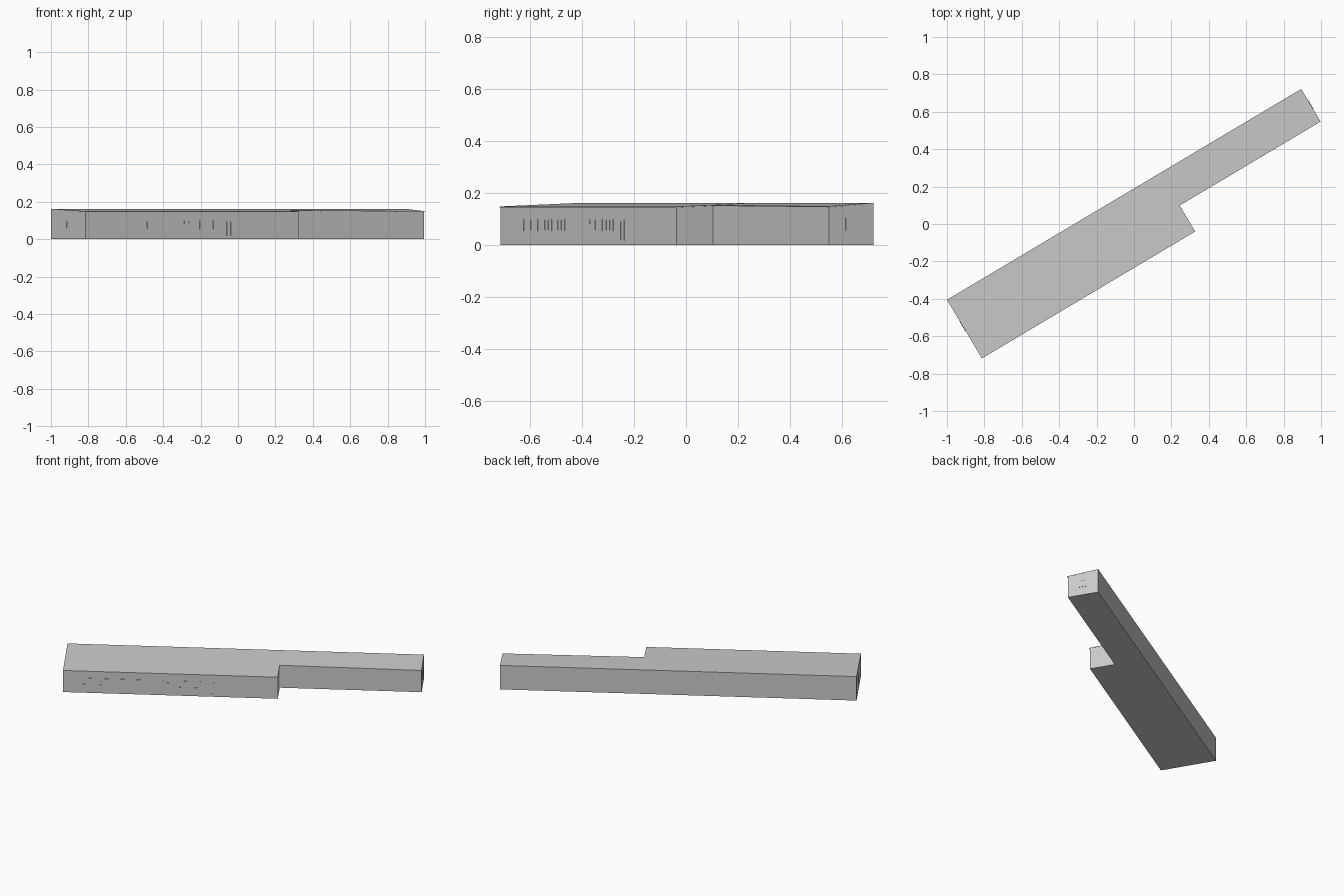
import bpy, bmesh, math
from mathutils import Vector

if "Cube" in bpy.data.objects:
    bpy.data.objects.remove(bpy.data.objects["Cube"])

ANGLE = math.radians(30.75)
ORIGIN = Vector((-1.0, -0.405, 0))           # high back-left corner
U = Vector((math.cos(ANGLE), math.sin(ANGLE), 0))    # along the building
V = Vector((math.sin(ANGLE), -math.cos(ANGLE), 0))   # towards the low front side
LENGTH, HALL, HALL_D, WING_D = 2.204, 1.327, 0.36, 0.198


def world(s, d, z=0.0):
    return ORIGIN + U * s + V * d + Vector((0, 0, z))


def finish(name, bm):
    bmesh.ops.recalc_face_normals(bm, faces=bm.faces)
    mesh = bpy.data.meshes.new(name)
    bm.to_mesh(mesh)
    bm.free()
    obj = bpy.data.objects.new(name, mesh)
    bpy.context.collection.objects.link(obj)
    return obj


def l_shaped_solid(name, overhang, bottom, top):
    """Solid over the L-shaped plan; bottom and top list one height per corner."""
    o = overhang
    plan = [(0, 0), (0, HALL_D + o), (HALL, HALL_D + o), (HALL, WING_D + o),
            (LENGTH, WING_D + o), (LENGTH, 0), (HALL, 0)]
    bm = bmesh.new()
    low = [bm.verts.new(world(s, d, z)) for (s, d), z in zip(plan, bottom)]
    high = [bm.verts.new(world(s, d, z)) for (s, d), z in zip(plan, top)]
    for ring in (low, high):
        bm.faces.new([ring[i] for i in (0, 1, 2, 3, 6)])
        bm.faces.new([ring[i] for i in (6, 3, 4, 5)])
    for i in range(7):
        j = (i + 1) % 7
        bm.faces.new((low[i], low[j], high[j], high[i]))
    return finish(name, bm)


# Walls and thin lean-to roof, overhanging on the low side
ROOF = [0.163, 0.149, 0.149, 0.155, 0.150, 0.163, 0.163]
under = [z - 0.004 for z in ROOF]
l_shaped_solid("walls", 0.0, [0.0] * 7, under)
l_shaped_solid("roof", 0.005, under, ROOF)


def opening(name, start, along, out, width, z0, z1, panes=2, bar=0.004, proud=0.002):
    """Frame with vertical bars and a flat pane, standing just off a wall."""
    bm = bmesh.new()

    def box(a0, a1, b0, b1, depth):
        vs = [bm.verts.new(start + along * a + out * c + Vector((0, 0, b)))
              for c in (-0.001, depth) for a, b in ((a0, b0), (a1, b0), (a1, b1), (a0, b1))]
        bm.faces.new(vs[:4])
        bm.faces.new(vs[4:])
        for i in range(4):
            j = (i + 1) % 4
            bm.faces.new((vs[i], vs[j], vs[j + 4], vs[i + 4]))

    box(0, width, z0, z1, proud * 0.4)
    for i in range(panes + 1):
        a = (width - bar) * i / panes
        box(a, a + bar, z0, z1, proud)
    for b in (z0, z1 - bar):
        box(bar, width - bar, b, b + bar, proud)
    return finish(name, bm)


# Windows and door along the long front wall
for i, s in enumerate((0.119, 0.225, 0.332, 0.430, 0.711, 0.795)):
    opening(f"front_window_{i + 1}", world(s, HALL_D), U, V, 0.056, 0.054, 0.100)
opening("small_window", world(0.615, HALL_D), U, V, 0.058, 0.082, 0.098)
opening("door", world(0.879, HALL_D), U, V, 0.053, 0.017, 0.096)

# One window in each end wall (flush, so the plan outline stays straight)
opening("left_end_window", world(0, 0.135), V, -U, 0.061, 0.056, 0.102)
opening("right_end_window", world(LENGTH, 0.072), V, U, 0.053, 0.056, 0.104)
